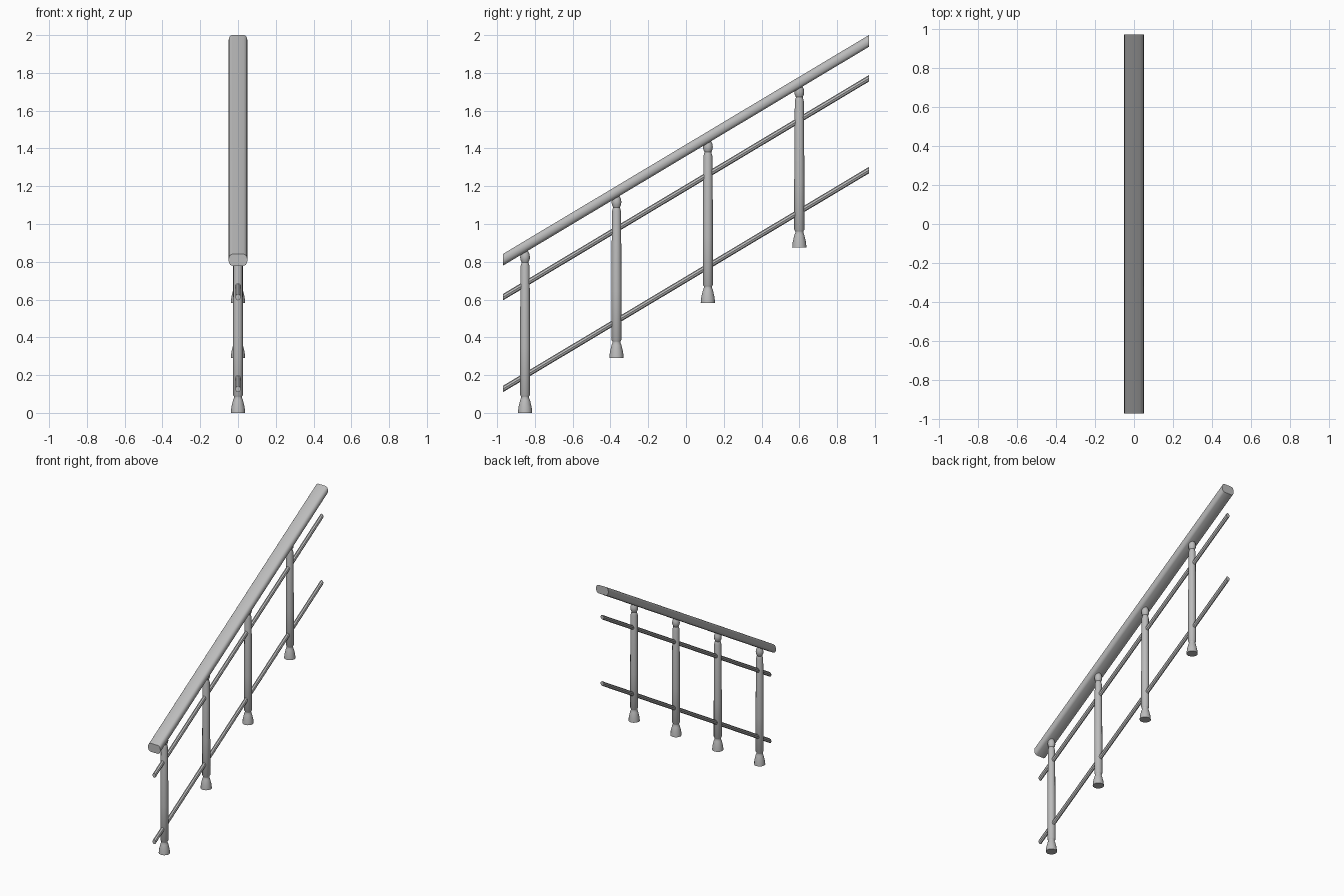
import bpy, bmesh
from math import sin, cos, pi

cube = bpy.data.objects.get("Cube")
if cube:
    bpy.data.objects.remove(cube)

SLOPE = 0.598      # rise of the stair per unit of y
HALF = 0.97        # half the run of the rails

steel = bpy.data.materials.new("grey steel")
steel.use_nodes = True
grey = (0.5, 0.5, 0.5, 1)
steel.diffuse_color = grey
steel.node_tree.nodes["Principled BSDF"].inputs["Base Color"].default_value = grey


def finish(name, bm):
    bmesh.ops.recalc_face_normals(bm, faces=bm.faces)
    mesh = bpy.data.meshes.new(name)
    bm.to_mesh(mesh)
    bm.free()
    mesh.materials.append(steel)
    obj = bpy.data.objects.new(name, mesh)
    bpy.context.collection.objects.link(obj)
    bpy.ops.object.select_all(action='DESELECT')
    obj.select_set(True)
    bpy.context.view_layer.objects.active = obj
    bpy.ops.object.shade_smooth_by_angle(angle=0.6)
    return obj


def loft(name, rings):
    """Skin a list of point rings and cap both ends."""
    bm = bmesh.new()
    loops = [[bm.verts.new(p) for p in ring] for ring in rings]
    n = len(loops[0])
    for a, b in zip(loops, loops[1:]):
        for i in range(n):
            j = (i + 1) % n
            bm.faces.new((a[i], a[j], b[j], b[i]))
    bm.faces.new(loops[0])
    bm.faces.new(loops[-1])
    return finish(name, bm)


def sloped_rail(name, section, mid_z):
    """Run an x-z section up the slope, with upright end cuts."""
    loft(name, [[(x, y, mid_z + y * SLOPE + z) for x, z in section]
                for y in (-HALF, HALF)])


# Handrail: wide section with rounded sides
right_side = [(0.03, -0.031), (0.041, -0.026), (0.048, -0.015), (0.05, 0),
              (0.048, 0.015), (0.041, 0.026), (0.03, 0.031)]
section = right_side + [(-x, z) for x, z in reversed(right_side)]
sloped_rail("handrail", section, 1.39)

# Two thin round bars below it
bar = [(0.014 * cos(i * pi / 4), 0.017 * sin(i * pi / 4)) for i in range(8)]
sloped_rail("upper_bar", bar, 1.192)
sloped_rail("lower_bar", bar, 0.706)

# Turned posts: flared foot, plain shaft, neck and small knob
profile = [(0.038, 0), (0.035, 0.03), (0.026, 0.068), (0.021, 0.08),
           (0.022, 0.088), (0.027, 0.096), (0.027, 0.35), (0.024, 0.775),
           (0.02, 0.79), (0.018, 0.797), (0.024, 0.81), (0.026, 0.825),
           (0.023, 0.842), (0.015, 0.858), (0.015, 0.88)]
SIDES = 12
for k in range(4):
    y, base = -0.852 + 0.484 * k, 0.2915 * k
    loft("post_%d" % (k + 1),
         [[(r * cos(2 * pi * i / SIDES), y + r * sin(2 * pi * i / SIDES), base + z)
           for i in range(SIDES)] for r, z in profile])
